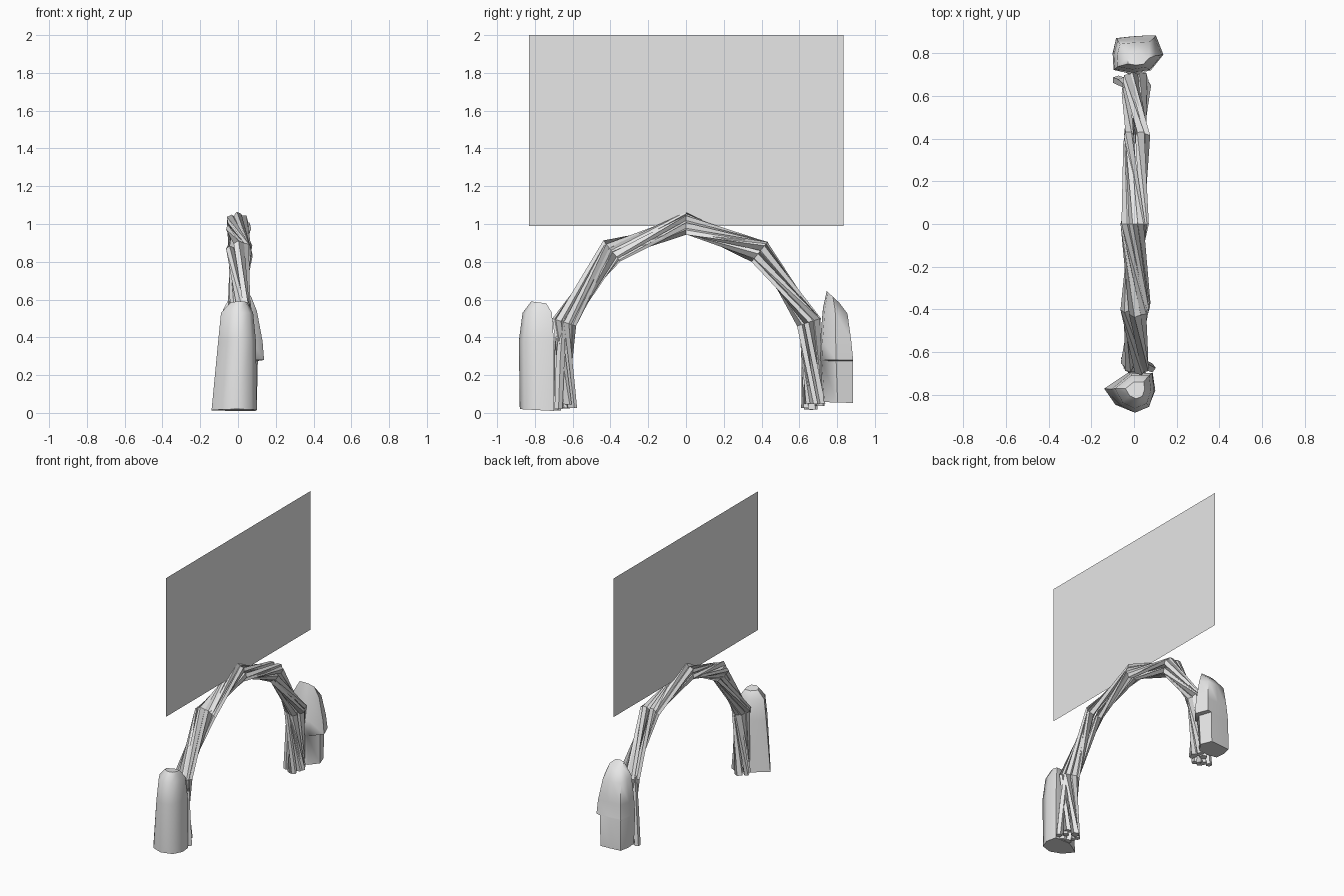
import bpy, bmesh, math, random
from mathutils import Vector

random.seed(4)
cube = bpy.data.objects.get("Cube")
if cube:
    bpy.data.objects.remove(cube)

GREY = (0.8, 0.8, 0.8, 1)
mat = bpy.data.materials.new("plain grey")
mat.use_nodes = True
mat.diffuse_color = GREY
mat.node_tree.nodes["Principled BSDF"].inputs["Base Color"].default_value = GREY


def make_object(name, bm, angle=40):
    mesh = bpy.data.meshes.new(name)
    bm.to_mesh(mesh)
    bm.free()
    mesh.materials.append(mat)
    obj = bpy.data.objects.new(name, mesh)
    bpy.context.collection.objects.link(obj)
    bpy.ops.object.select_all(action="DESELECT")
    obj.select_set(True)
    bpy.context.view_layer.objects.active = obj
    bpy.ops.object.shade_smooth_by_angle(angle=math.radians(angle))
    return obj


def loft(bm, rings):
    """Skin a list of point rings and close both ends."""
    loops = [[bm.verts.new(p) for p in ring] for ring in rings]
    n = len(loops[0])
    for a, b in zip(loops, loops[1:]):
        for i in range(n):
            j = (i + 1) % n
            bm.faces.new((a[i], a[j], b[j], b[i]))
    bm.faces.new(loops[0])
    bm.faces.new(loops[-1])
    bmesh.ops.recalc_face_normals(bm, faces=bm.faces)


# Arch: twisted strands running through a few stations
PATH = [Vector((0, y, z)) for y, z in (
    (-0.655, 0.02), (-0.645, 0.48), (-0.395, 0.86), (0, 1.0),
    (0.395, 0.86), (0.65, 0.48), (0.67, 0.02))]
STRANDS, SIDES, TWIST = 7, 5, math.radians(80)
X = Vector((1, 0, 0))


def outward(i):
    along = PATH[min(i + 1, len(PATH) - 1)] - PATH[max(i - 1, 0)]
    return X.cross(along).normalized()


for s in range(STRANDS):
    bm = bmesh.new()
    rings = []
    for i, centre in enumerate(PATH):
        n = outward(i)
        end = i in (0, len(PATH) - 1)
        a = math.tau * s / STRANDS + TWIST * i + random.uniform(-0.3, 0.3)
        reach = random.uniform(0.035, 0.055)
        c = centre + X * math.cos(a) * reach + n * math.sin(a) * reach
        c += X * 0.008
        if end:
            c.z += random.uniform(-0.01, 0.03)
        r = random.uniform(0.02, 0.03)
        rings.append([c + r * (X * math.cos(t + a) + n * math.sin(t + a))
                      for t in (math.tau * k / SIDES for k in range(SIDES))])
    loft(bm, rings)
    make_object("arch_strand_%d" % (s + 1), bm, 30)


# Upright stumps: one plan outline fitted into a box at each height
def stump(name, plan, levels):
    bm = bmesh.new()
    rings = []
    for z, x0, x1, y0, y1, tilt in levels:
        rings.append([(x0 + u * (x1 - x0), y0 + v * (y1 - y0), z + tilt * (v - 0.5))
                      for u, v in plan])
    loft(bm, rings)
    make_object(name, bm, 50)


FRONT_PLAN = [(0, 0.6), (0.22, 0.18), (0.55, 0), (0.88, 0.15),
              (1, 0.55), (0.95, 1), (0.45, 1)]
stump("front_stump", FRONT_PLAN, [
    (0.015, -0.14, 0.10, -0.88, -0.70, -0.01),
    (0.38, -0.105, 0.095, -0.885, -0.70, 0),
    (0.53, -0.09, 0.08, -0.865, -0.71, 0),
    (0.585, -0.04, 0.05, -0.82, -0.74, -0.01)])

BACK_PLAN = [(0.08, 0.92), (0.45, 0.97), (0.85, 1), (1, 0.5),
             (0.75, 0.08), (0.4, 0), (0.02, 0.1), (0, 0.5)]
stump("back_stump", BACK_PLAN, [
    (0.055, -0.10, 0.10, 0.72, 0.885, -0.005),
    (0.275, -0.10, 0.105, 0.705, 0.885, 0),
    (0.28, -0.10, 0.138, 0.705, 0.885, 0),
    (0.38, -0.095, 0.13, 0.71, 0.875, 0),
    (0.54, -0.08, 0.10, 0.725, 0.855, -0.03),
    (0.615, -0.03, 0.07, 0.745, 0.81, -0.06)])

# Broken twig stubs beside the feet
for sign in (-1, 1):
    bm = bmesh.new()
    rings = []
    for z, x, y, r in ((0.02, 0.08, 0.675, 0.022), (0.3, 0.055, 0.665, 0.024),
                       (0.5, 0.04, 0.65, 0.015)):
        rings.append([(-sign * x + r * math.cos(t), sign * y + r * math.sin(t), z)
                      for t in (math.tau * k / SIDES for k in range(SIDES))])
    loft(bm, rings)
    make_object("foot_twig_front" if sign < 0 else "foot_twig_back", bm, 30)

# Thin upright panel above the arch
bm = bmesh.new()
bm.faces.new([bm.verts.new((0, y, z)) for y, z in
              ((-0.83, 0.99), (0.835, 0.99), (0.835, 2), (-0.83, 2))])
make_object("upright_panel", bm)
